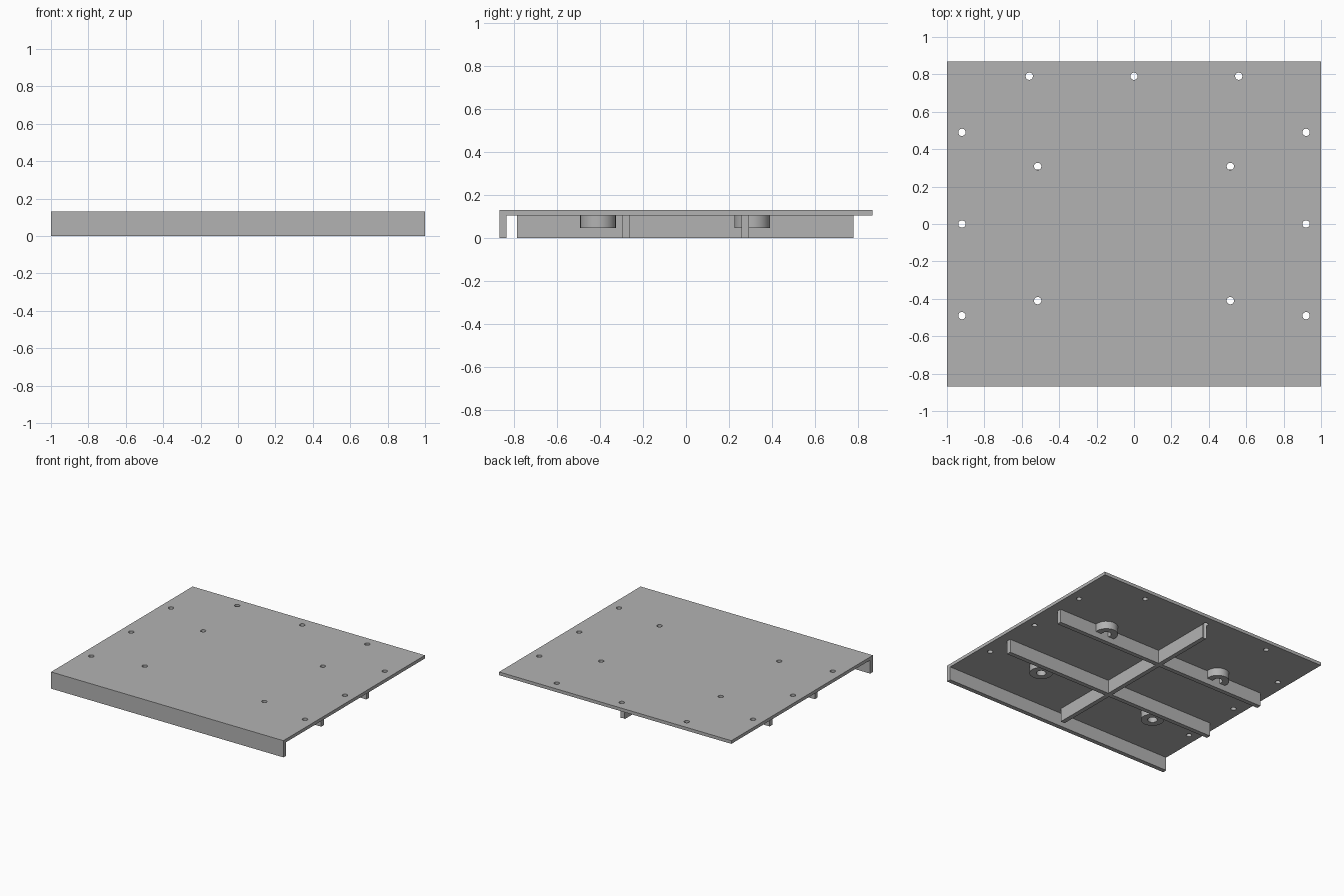
import bpy
import bmesh
from math import radians

cube = bpy.data.objects.get("Cube")
if cube:
    bpy.data.objects.remove(cube, do_unlink=True)

grey = bpy.data.materials.new("plain grey")
grey.use_nodes = True
colour = (0.45, 0.45, 0.45, 1)
grey.diffuse_color = colour
grey.node_tree.nodes["Principled BSDF"].inputs["Base Color"].default_value = colour

TOP, UNDER = 0.13, 0.105
HALF_X, HALF_Y = 1.0, 0.87


def finish(name, bm):
    bmesh.ops.recalc_face_normals(bm, faces=bm.faces)
    mesh = bpy.data.meshes.new(name)
    bm.to_mesh(mesh)
    bm.free()
    mesh.materials.append(grey)
    obj = bpy.data.objects.new(name, mesh)
    bpy.context.collection.objects.link(obj)
    return obj


def box(name, x, y, z):
    """Box from (low, high) ranges."""
    bm = bmesh.new()
    bmesh.ops.create_cube(bm, size=1)
    for v in bm.verts:
        v.co = [r[0] if c < 0 else r[1] for c, r in zip(v.co, (x, y, z))]
    return finish(name, bm)


def cylinders(name, places, radius, low, high):
    """Upright cylinders at all the given places, in one object."""
    bm = bmesh.new()
    for x, y in places:
        made = bmesh.ops.create_cone(bm, cap_ends=True, segments=32, radius1=radius,
                                     radius2=radius, depth=high - low)
        bmesh.ops.translate(bm, verts=made["verts"], vec=(x, y, (low + high) / 2))
    return finish(name, bm)


def cut(obj, cutter):
    mod = obj.modifiers.new("holes", "BOOLEAN")
    mod.operation = "DIFFERENCE"
    mod.solver = "EXACT"
    mod.object = cutter
    bpy.ops.object.select_all(action="DESELECT")
    bpy.context.view_layer.objects.active = obj
    obj.select_set(True)
    bpy.ops.object.modifier_apply(modifier=mod.name)
    bpy.ops.object.shade_smooth_by_angle(angle=radians(30))


# Hole positions: rim screws and boss screws
rim = [(x, 0.79) for x in (-0.56, 0, 0.56)]
rim += [(s * 0.92, y) for s in (-1, 1) for y in (-0.49, 0, 0.49)]
boss_places = [(s * 0.515, y) for s in (-1, 1) for y in (-0.41, 0.308)]

# Top panel with its front lip, extruded from an L profile
profile = [(-HALF_Y, 0), (-HALF_Y + 0.034, 0), (-HALF_Y + 0.034, UNDER),
           (HALF_Y, UNDER), (HALF_Y, TOP), (-HALF_Y, TOP)]
bm = bmesh.new()
face = bm.faces.new([bm.verts.new((-HALF_X, y, z)) for y, z in profile])
side = bmesh.ops.extrude_face_region(bm, geom=[face])["geom"]
bmesh.ops.translate(bm, vec=(2 * HALF_X, 0, 0),
                    verts=[g for g in side if isinstance(g, bmesh.types.BMVert)])
panel = finish("top_panel", bm)

# Stiffening ribs underneath
spine = box("long_rib", (-0.0175, 0.0175), (-0.787, 0.787), (0, UNDER))
for name, y in (("front_cross_rib", -0.28), ("back_cross_rib", 0.275)):
    box(name, (-0.925, 0.925), (y - 0.0175, y + 0.0175), (0, UNDER))

# Round bosses under the inner holes
bosses = cylinders("bosses", boss_places, 0.083, 0.045, UNDER)

# Screw holes
drill = cylinders("hole_cutter", rim + boss_places, 0.0195, -0.1, 0.3)
pocket = cylinders("pocket_cutter", boss_places, 0.035, -0.1, 0.3)
cut(panel, drill)
cut(spine, drill)
cut(bosses, pocket)
for cutter in (drill, pocket):
    cutter.hide_render = True
    cutter.hide_viewport = True
